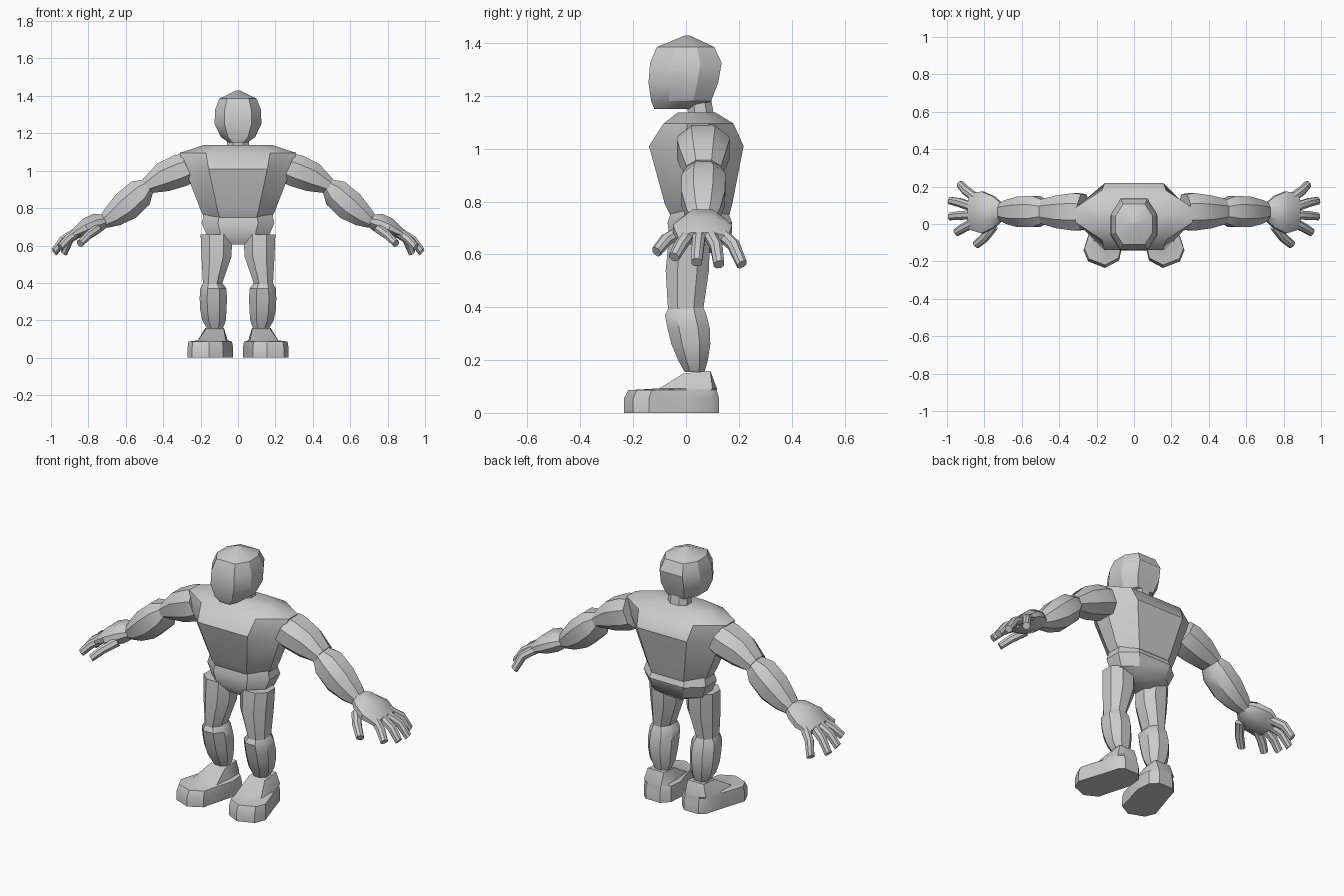
import bpy, bmesh, math
from mathutils import Vector

if "Cube" in bpy.data.objects:
    bpy.data.objects.remove(bpy.data.objects["Cube"])

grey = bpy.data.materials.new("light grey")
grey.diffuse_color = (0.6, 0.6, 0.6, 1)
grey.use_nodes = True
grey.node_tree.nodes["Principled BSDF"].inputs["Base Color"].default_value = grey.diffuse_color


def finish(name, bm, mirror, angle=35):
    bmesh.ops.remove_doubles(bm, verts=bm.verts, dist=0.0005)
    bmesh.ops.recalc_face_normals(bm, faces=bm.faces)
    me = bpy.data.meshes.new(name)
    bm.to_mesh(me)
    bm.free()
    me.materials.append(grey)
    ob = bpy.data.objects.new(name, me)
    bpy.context.collection.objects.link(ob)
    if mirror:
        ob.modifiers.new("mirror", 'MIRROR').use_clip = False
    bpy.ops.object.select_all(action='DESELECT')
    ob.select_set(True)
    bpy.context.view_layer.objects.active = ob
    bpy.ops.object.shade_smooth_by_angle(angle=math.radians(angle))
    return ob


def bridge(bm, loops):
    """Join equal-length point loops into a closed skin."""
    rings = [[bm.verts.new(p) for p in loop] for loop in loops]
    n = len(rings[0])
    for r, s in zip(rings, rings[1:]):
        for i in range(n):
            j = (i + 1) % n
            bm.faces.new((r[i], r[j], s[j], s[i]))
    bm.faces.new(rings[0])
    bm.faces.new(rings[-1])


def loft(name, rings, side, mirror=False, a=0.45, b=0.45, angle=35, axis=None):
    """Skin octagonal rings (centre, side radius, other radius)."""
    u = Vector(side).normalized()
    d = Vector(axis) if axis else Vector(rings[-1][0]) - Vector(rings[0][0])
    v = d.cross(u).normalized()
    u = v.cross(d).normalized()
    shape = [(1, -b), (1, b), (a, 1), (-a, 1), (-1, b), (-1, -b), (-a, -1), (a, -1)]
    bm = bmesh.new()
    bridge(bm, [[Vector(c) + u * p * ru + v * q * rv for p, q in shape]
                for c, ru, rv in rings])
    return finish(name, bm, mirror, angle)


def upright(name, levels, **kw):
    """Loft from levels (x, z, half width, y front, y back)."""
    return loft(name, [((x, (f + k) / 2, z), w, (k - f) / 2) for x, z, w, f, k in levels],
                (1, 0, 0), axis=(0, 0, 1), **kw)


# Body core
upright("torso", [(0, .75, .18, -.06, .165), (0, .79, .2, -.08, .175),
                  (0, 1.01, .285, -.14, .218), (0, 1.095, .312, -.085, .18),
                  (0, 1.138, .18, -.03, .11)], a=.55, b=.3)
upright("pelvis", [(0, .605, .06, -.03, .10), (0, .65, .165, -.06, .155),
                   (0, .72, .195, -.07, .175), (0, .78, .178, -.05, .15)], a=.55, b=.4)
upright("neck", [(0, 1.1, .06, .01, .11), (0, 1.22, .055, 0, .09)])

# Head
upright("head", [(0, 1.15, .05, -.12, .02), (0, 1.18, .092, -.132, .095),
                 (0, 1.25, .125, -.142, .122), (0, 1.325, .123, -.136, .135),
                 (0, 1.385, .1, -.11, .107), (0, 1.428, .012, -.005, .015)],
        a=.58, b=.4, angle=28)

# Legs
upright("thigh", [(.115, .66, .085, -.065, .09), (.115, .54, .08, -.077, .087),
                  (.137, .39, .05, -.068, .065)], mirror=True)
upright("shin", [(.123, .155, .042, -.005, .07), (.128, .2, .063, -.03, .083),
                 (.132, .26, .071, -.055, .092), (.132, .32, .073, -.07, .09),
                 (.132, .37, .07, -.08, .078), (.135, .40, .05, -.065, .065)], mirror=True)

# Feet: sole outline rising in steps to the ankle
sole = [(.08, -.195), (.155, -.235), (.245, -.2), (.27, -.14), (.225, 0), (.195, .1),
        (.165, .125), (.075, .125), (.035, .085), (.027, .0), (.065, -.13)]


def clamp(t, lo, hi):
    return max(lo, min(hi, t))


bm = bmesh.new()
bridge(bm, [[(x, y, 0) for x, y in sole],
            [(x, y, .055) for x, y in sole],
            [(x * .96 + .006, y * .93, .086) for x, y in sole],
            [(clamp(x, .055, .215), clamp(y, -.1, .117), .093) for x, y in sole],
            [(clamp(x, .075, .175), clamp(y, -.01, .092), .15 + .1 * clamp(y, -.01, .092))
             for x, y in sole]])
finish("foot", bm, True)

# Arms
Y = (0, 1, 0)
loft("upper_arm", [((.27, .065, 1.015), .095, .082), ((.31, .065, 1.0), .1, .088),
                   ((.40, .065, .965), .088, .08), ((.49, .067, .918), .066, .042)], Y, True)
loft("forearm", [((.478, .067, .922), .06, .04), ((.522, .067, .88), .083, .078),
                 ((.60, .065, .81), .082, .082), ((.67, .065, .755), .064, .06),
                 ((.72, .065, .722), .043, .035)], Y, True)

# Hands
loft("palm", [((.70, .065, .735), .04, .032), ((.75, .063, .722), .085, .052),
              ((.81, .062, .697), .112, .05), ((.88, .065, .66), .095, .025)], Y, True, b=.3)
fingers = [((.84, .135, .675), (.90, .18, .635), (.93, .212, .562)),
           ((.86, .09, .675), (.935, .115, .63), (.982, .125, .562)),
           ((.86, .05, .675), (.935, .045, .63), (.982, .04, .57)),
           ((.85, .01, .675), (.91, -.02, .635), (.95, -.045, .59)),
           ((.75, -.01, .69), (.80, -.075, .655), (.845, -.112, .61))]
for i, (p, q, r) in enumerate(fingers):
    name = "thumb" if i == 4 else f"finger_{i + 1}"
    loft(name, [(p, .024, .024), (q, .023, .022), (r, .02, .019)], Y, True)
